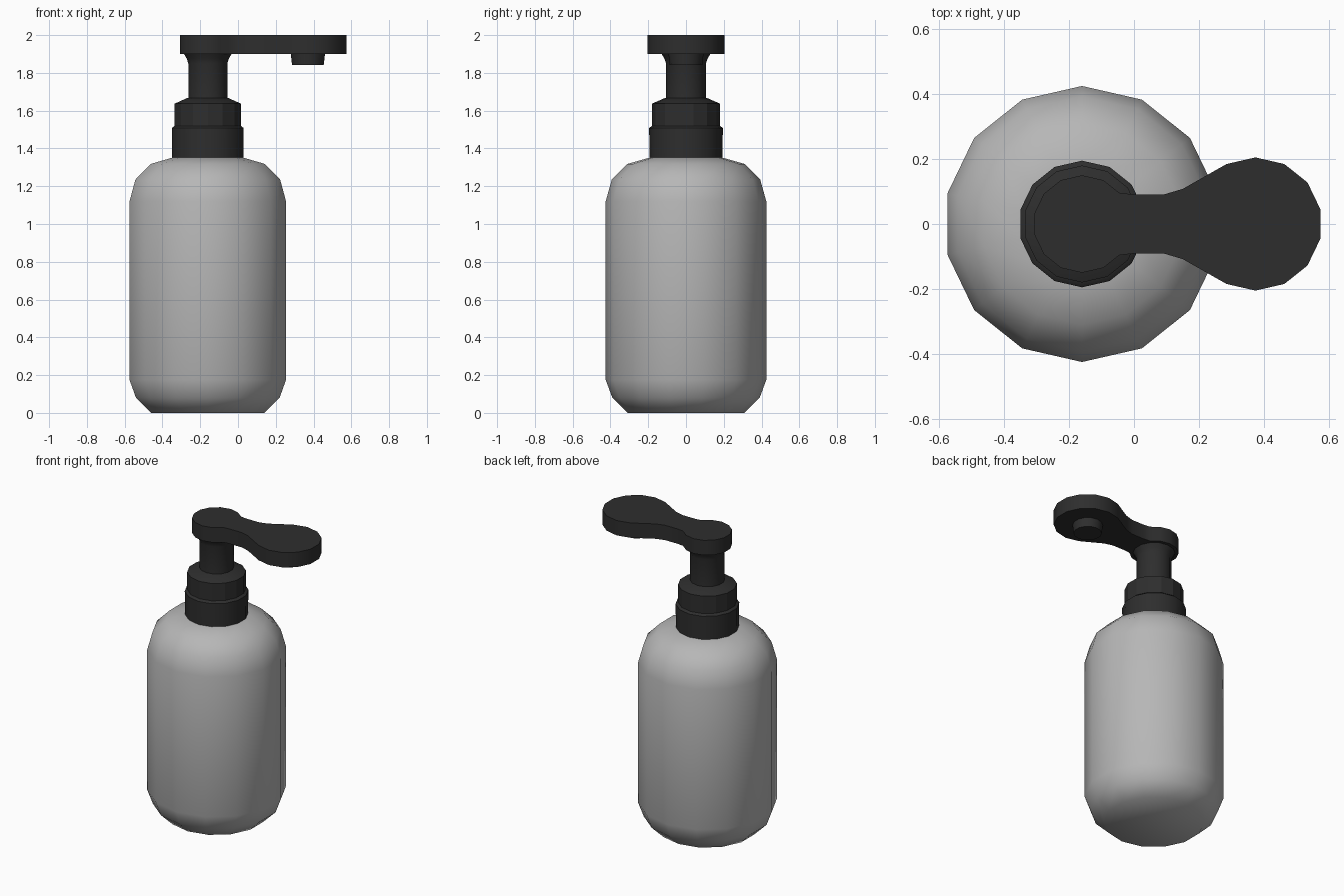
import bpy, bmesh, math

if "Cube" in bpy.data.objects:
    bpy.data.objects.remove(bpy.data.objects["Cube"])

CX = -0.16   # axis of the bottle
SIDES = 14


def material(name, value):
    m = bpy.data.materials.new(name)
    m.diffuse_color = (value, value, value, 1)
    m.use_nodes = True
    m.node_tree.nodes["Principled BSDF"].inputs["Base Color"].default_value = m.diffuse_color
    return m


GREY = material("bottle grey", 0.47)
BLACK = material("pump black", 0.027)


def finish(name, bm, mat, angle):
    bmesh.ops.recalc_face_normals(bm, faces=bm.faces[:])
    mesh = bpy.data.meshes.new(name)
    bm.to_mesh(mesh)
    bm.free()
    mesh.materials.append(mat)
    ob = bpy.data.objects.new(name, mesh)
    bpy.context.collection.objects.link(ob)
    bpy.ops.object.select_all(action='DESELECT')
    ob.select_set(True)
    bpy.context.view_layer.objects.active = ob
    bpy.ops.object.shade_smooth_by_angle(angle=math.radians(angle))
    return ob


def lathe(name, profile, mat, cx=CX, angle=40):
    """Capped solid of revolution from (radius, height) pairs."""
    bm = bmesh.new()
    rings = []
    for r, z in profile:
        rings.append([bm.verts.new((cx + r * math.cos(a), r * math.sin(a), z))
                      for a in (math.pi / 2 + math.tau * i / SIDES for i in range(SIDES))])
    for lo, hi in zip(rings, rings[1:]):
        for i in range(SIDES):
            j = (i + 1) % SIDES
            bm.faces.new((lo[i], lo[j], hi[j], hi[i]))
    bm.faces.new(rings[0])
    bm.faces.new(rings[-1])
    return finish(name, bm, mat, angle)


# Bottle body with rounded shoulders
lathe("bottle", [(0.308, 0), (0.39, 0.08), (0.425, 0.175), (0.425, 1.12),
                 (0.393, 1.235), (0.31, 1.318), (0.19, 1.352)], GREY, angle=50)

# Stepped collar
lathe("lower_collar", [(0.193, 1.345), (0.195, 1.508), (0.18, 1.52)], BLACK)
lathe("upper_collar", [(0.18, 1.515), (0.18, 1.637), (0.112, 1.667)], BLACK, angle=25)

# Pump stem flaring into the head
lathe("pump_stem", [(0.106, 1.66), (0.106, 1.85), (0.114, 1.875), (0.13, 1.902)], BLACK)

# Head outline: half is traced along +y, then mirrored
half = []
for i in range(5):       # small round end over the stem
    a = math.pi - math.tau * (i + 0.5) / SIDES
    half.append((CX + 0.15 * math.cos(a), 0.15 * math.sin(a)))
half += [(-0.045, 0.096), (0.0, 0.091), (0.092, 0.091), (0.15, 0.108)]
for i in range(5, -1, -1):   # large round end above the nozzle
    a = math.tau * (i + 0.5) / SIDES
    if a < 2.4:
        half.append((0.374 + 0.205 * math.cos(a), 0.205 * math.sin(a)))
outline = half + [(x, -y) for x, y in reversed(half)]

bm = bmesh.new()
base = bm.faces.new([bm.verts.new((x, y, 1.9)) for x, y in outline])
top = bmesh.ops.extrude_face_region(bm, geom=[base], use_keep_orig=True)
bmesh.ops.translate(bm, vec=(0, 0, 0.1),
                    verts=[v for v in top["geom"] if isinstance(v, bmesh.types.BMVert)])
finish("pump_head", bm, BLACK, 40)

# Outlet nozzle
lathe("nozzle", [(0.086, 1.842), (0.094, 1.91)], BLACK, cx=0.37)
